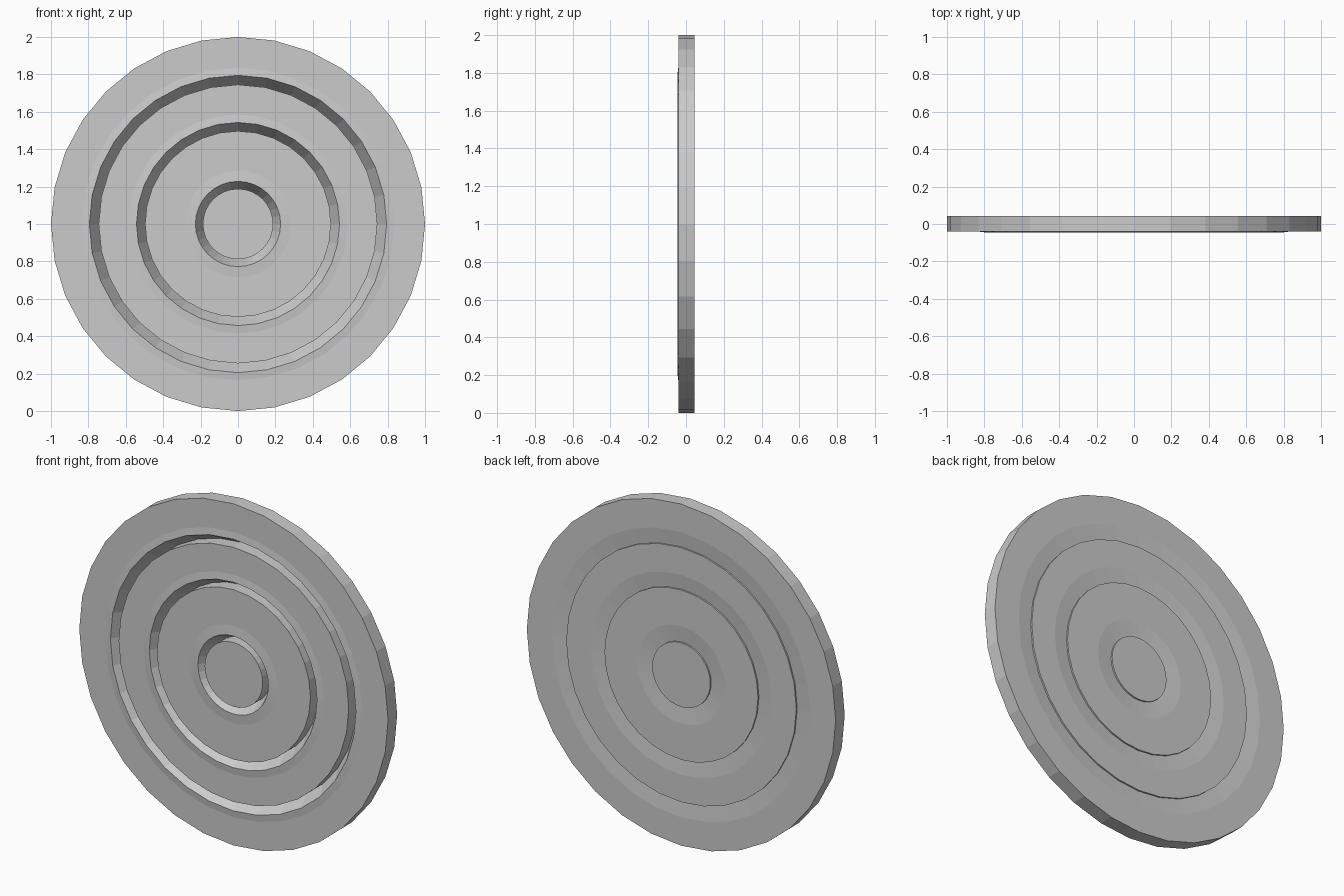
import bpy, bmesh
from math import sin, cos, pi

if "Cube" in bpy.data.objects:
    bpy.data.objects.remove(bpy.data.objects["Cube"])

SIDES = 32
FRONT, BACK = -0.040, 0.044      # flat faces of every ring
LIP, GROOVE = -0.045, 0.035      # raised front lip, recessed back edge


def lathe(name, profile, closed):
    """Revolve (radius, y) points around the y axis at z = 1."""
    bm = bmesh.new()
    loops = []
    for r, y in profile:
        loops.append([bm.verts.new((r * sin(2 * pi * i / SIDES), y,
                                    1 + r * cos(2 * pi * i / SIDES)))
                      for i in range(SIDES)])
    pairs = list(zip(loops, loops[1:]))
    if closed:
        pairs.append((loops[-1], loops[0]))
    else:
        bm.faces.new(loops[0])
        bm.faces.new(loops[-1])
    for a, b in pairs:
        for i in range(SIDES):
            j = (i + 1) % SIDES
            bm.faces.new((a[i], a[j], b[j], b[i]))
    bmesh.ops.recalc_face_normals(bm, faces=bm.faces)
    mesh = bpy.data.meshes.new(name)
    bm.to_mesh(mesh)
    bm.free()
    obj = bpy.data.objects.new(name, mesh)
    bpy.context.collection.objects.link(obj)
    return obj


def ring(name, outer, shoulder, lip, inner):
    # Flat band, small raised lip, bevelled hole and dished back edge
    lathe(name, [(outer, FRONT), (outer, BACK), (shoulder, BACK),
                 (inner, GROOVE), (lip, LIP), (shoulder, FRONT)], True)


# Nested rings
ring("outer_ring", 1.0, 0.835, 0.795, 0.745)
ring("middle_ring", 0.745, 0.585, 0.543, 0.497)
ring("inner_ring", 0.497, 0.285, 0.228, 0.188)

# Solid centre disc
lathe("centre_disc", [(0.188, FRONT), (0.188, BACK)], False)
